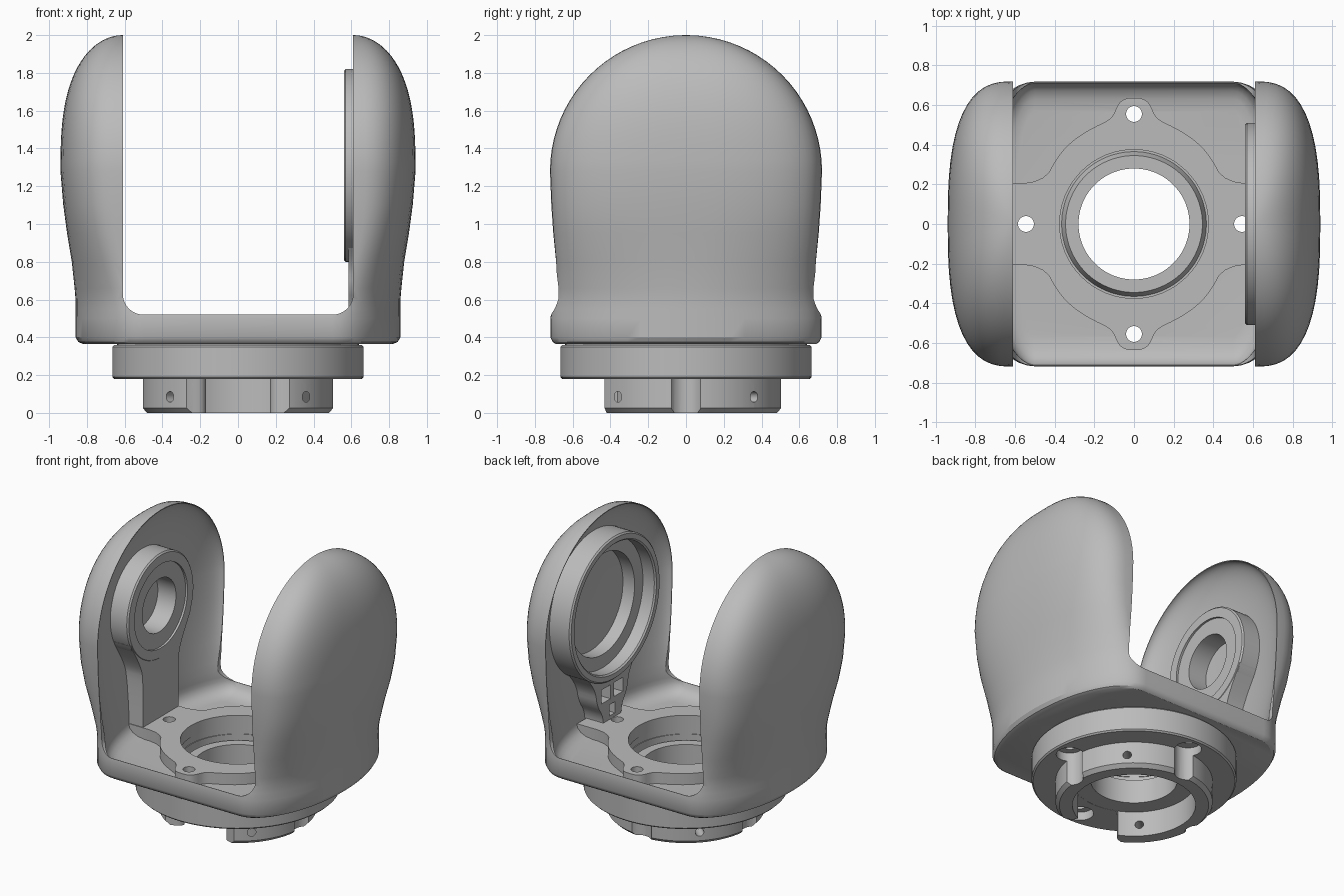
import bpy, bmesh, math
from mathutils import Vector, Matrix

old = bpy.data.objects.get("Cube")
if old:
    bpy.data.objects.remove(old, do_unlink=True)

grey = bpy.data.materials.new("satin_grey")
grey.use_nodes = True
grey.diffuse_color = (0.5, 0.5, 0.5, 1)
grey.node_tree.nodes["Principled BSDF"].inputs["Base Color"].default_value = (0.5, 0.5, 0.5, 1)


def make(name, bm):
    bmesh.ops.remove_doubles(bm, verts=bm.verts, dist=1e-5)
    bmesh.ops.recalc_face_normals(bm, faces=bm.faces)
    mesh = bpy.data.meshes.new(name)
    bm.to_mesh(mesh)
    bm.free()
    mesh.materials.append(grey)
    ob = bpy.data.objects.new(name, mesh)
    bpy.context.collection.objects.link(ob)
    return ob


def loft(name, rings, closed=False):
    """Skin equal-length rings; cap the ends unless closed."""
    bm = bmesh.new()
    rows = [[bm.verts.new(p) for p in ring] for ring in rings]
    n = len(rows[0])
    pairs = list(zip(rows, rows[1:])) + ([(rows[-1], rows[0])] if closed else [])
    for a, b in pairs:
        for i in range(n):
            j = (i + 1) % n
            bm.faces.new((a[i], a[j], b[j], b[i]))
    if not closed:
        bm.faces.new(rows[0][::-1])
        bm.faces.new(rows[-1])
    return make(name, bm)


def lathe(name, profile, place, steps=96):
    """Spin a closed (radius, height) profile."""
    turns = [2 * math.pi * i / steps for i in range(steps)]
    return loft(name, [[place(r * math.cos(t), r * math.sin(t), h) for r, h in profile]
                       for t in turns], closed=True)


def prism(name, pts, place, lo, hi):
    return loft(name, [[place(u, v, w) for u, v in pts] for w in (lo, hi)])


def box(name, lo, hi):
    rect = [(lo[0], lo[1]), (hi[0], lo[1]), (hi[0], hi[1]), (lo[0], hi[1])]
    return prism(name, rect, along_z, lo[2], hi[2])


def rod(name, r, centre, direction, length, steps=32):
    bm = bmesh.new()
    turn = Vector(direction).to_track_quat('Z', 'Y').to_matrix().to_4x4()
    bmesh.ops.create_cone(bm, cap_ends=True, segments=steps, radius1=r, radius2=r,
                          depth=length, matrix=Matrix.Translation(centre) @ turn)
    return make(name, bm)


def rounded(pts, passes=2):
    """Cut the corners of an open outline, keeping its ends."""
    for _ in range(passes):
        soft = [pts[0]]
        for (a, b), (c, d) in zip(pts, pts[1:]):
            soft += [(a * .75 + c * .25, b * .75 + d * .25), (a * .25 + c * .75, b * .25 + d * .75)]
        pts = soft + [pts[-1]]
    return pts


def mirrored(pts):
    return pts + [(-u, v) for u, v in pts[::-1]]


def combine(ob, cutters):
    for cutter in cutters:
        cutter.hide_render = True
        mod = ob.modifiers.new("cut", 'BOOLEAN')
        mod.operation, mod.solver, mod.object = 'DIFFERENCE', 'EXACT', cutter
        activate(ob)
        bpy.ops.object.modifier_apply(modifier=mod.name)
        bpy.data.objects.remove(cutter, do_unlink=True)


def activate(ob):
    bpy.ops.object.select_all(action='DESELECT')
    ob.select_set(True)
    bpy.context.view_layer.objects.active = ob


def along_z(u, v, w): return Vector((u, v, w))
def along_y(u, v, w): return Vector((u, w, v))
def along_x(u, v, w): return Vector((w, u, v))
def on_pivot(u, v, w): return Vector((w, u, v + PIVOT))


PIVOT, GAP = 1.31, 0.61
SHOULDER = 1.28


def section(z, a, b, c, n, steps=28):
    """Slab of core half-width c with ends rounded to a by exponent n."""
    ring = []
    for side in (1, -1):
        for i in range(steps + 1):
            t = math.pi * (i / steps - 0.5)
            x = c + (a - c) * max(math.cos(t), 0) ** (2 / n)
            y = b * math.copysign(abs(math.sin(t)) ** (2 / n), t)
            ring.append(Vector((side * x, side * y, z)))
    return ring


def dome(height, depth, width, n, steps=20):
    rows = []
    for i in range(steps + 1):
        t = math.radians(89.3) * i / steps
        s = math.sin(t)
        rows.append((SHOULDER + height * s, GAP + depth * (1 - s ** 2.8) ** 0.5,
                     width * math.cos(t), GAP, n))
    return rows


# Yoke shell: outer body, hollowed to a thin rim, with the U-shaped opening cut through
foot = [(.365, .82, .69, .5, 2), (.375, .845, .705, .5, 2), (.4, .86, .718, .5, 2),
        (.5, .86, .718, .5, 2)]
waist = [(.55, .86, .71, .51, 2), (.6, .86, .695, .53, 2), (.66, .865, .687, .55, 2.05),
         (.8, .88, .69, .585, 2.2), (.95, .905, .703, .605, 2.45), (1.1, .925, .713, GAP, 2.65)]
shell = loft("yoke_shell", [section(*r) for r in foot + waist + dome(.72, .33, .72, 2.7)])
bowl = [(.435, .6, .57, .5, 2), (.442, .66, .63, .5, 2), (.46, .7, .672, .5, 2),
        (.485, .725, .698, .5, 2), (.52, .735, .711, .505, 2)]
liner = [(z, GAP + (a - GAP) * .5, b - .005, c, 2) for z, a, b, c, n in waist]
cavity = loft("cavity", [section(*r) for r in bowl + liner + dome(.714, .165, .715, 2)])
corner = [(GAP - .11 + .11 * math.sin(t), .63 - .11 * math.cos(t))
          for t in (math.pi / 2 * i / 10 for i in range(11))]
opening = [(GAP, 2.2), (-GAP, 2.2)] + [(-x, z) for x, z in corner[::-1]] + corner
combine(shell, [cavity, prism("opening", opening, along_y, -1, 1),
                rod("bore", .38, (0, 0, .4), (0, 0, 1), .4, 96)])

# Flange plate with two tabs and two ears
quarter = rounded([(.72, .205), (.46, .205), (.38, .35), (.3, .43), (.2, .49), (.11, .53),
                   (.08, .61), (.04, .635), (.01, .635)])
half = mirrored(quarter)
flange = prism("flange_plate", half + [(-x, -y) for x, y in half], along_z, .43, .515)
combine(flange, [rod("bore", .375, (0, 0, .45), (0, 0, 1), .4, 96)])

# Turned base: seat, grooved lip and collar
base = lathe("base_ring", [(.28, .18), (.4, .18), (.4, 0), (.485, 0), (.51, .025),
                           (.51, .18), (.655, .18), (.665, .19), (.665, .35), (.655, .36),
                           (.64, .36), (.64, .38), (.375, .38), (.375, .3), (.365, .3),
                           (.345, .35), (.28, .35)], along_z)
gap = rounded([(-.17, -.3), (-.17, -.4), (-.27, -.425), (-.5, -.56)])
cuts = [prism("collar_gap", mirrored(gap), along_z, -.1, .179)]
for x, y in ((1, 0), (0, 1), (-1, 0), (0, -1)):
    cuts.append(rod("counterbore", .088, (x * .545, y * .545, .08), (0, 0, 1), .32))
for x in (-1, 1):
    for y in (-1, 1):
        cuts.append(rod("set_screw_hole", .028, (x * .34, y * .34, .085), (x, y, 0), .3))
combine(base, cuts)

# Mounting holes through the whole stack
for part in (shell, flange, base):
    combine(part, [rod("bolt_hole", .04, (x, y, .35), (0, 0, 1), .6)
                   for x, y in ((.545, 0), (-.545, 0), (0, .555), (0, -.555))])

# Right arm: small bearing boss on a post
boss = lathe("right_bearing_boss", [(.19, -.79), (.19, -.625), (.3, -.625), (.3, -.61),
                                    (.365, -.61), (.375, -.62), (.375, -.79)], on_pivot)
post_side = rounded([(.2, .43), (.2, .85), (.22, .95), (.34, 1.15)])
post = prism("right_post", mirrored(post_side), along_x, -.78, -.613)
combine(post, [rod("boss_seat", .36, (-.7, 0, PIVOT), (1, 0, 0), .4, 96)])

# Left arm: large bearing ring on a flared post with windows
ring = lathe("left_bearing_ring", [(.36, .785), (.36, .66), (.455, .66), (.455, .57),
                                   (.465, .56), (.5, .56), (.51, .57), (.51, .785)], on_pivot)
strut_side = rounded([(.1, .43), (.1, .56), (.17, .66), (.19, .78), (.3, .92)])
strut = prism("left_post", mirrored(strut_side), along_x, .585, .76)
combine(strut, [rod("ring_seat", .5, (.7, 0, PIVOT), (1, 0, 0), .4, 96),
                box("slot", (.5, -.03, .54), (.66, .03, .62))]
        + [box("window", (.5, y - .05, .66), (.7, y + .05, .76)) for y in (-.07, .07)])

for ob in (shell, flange, base, boss, post, ring, strut):
    activate(ob)
    bpy.ops.object.shade_smooth_by_angle(angle=math.radians(30))
